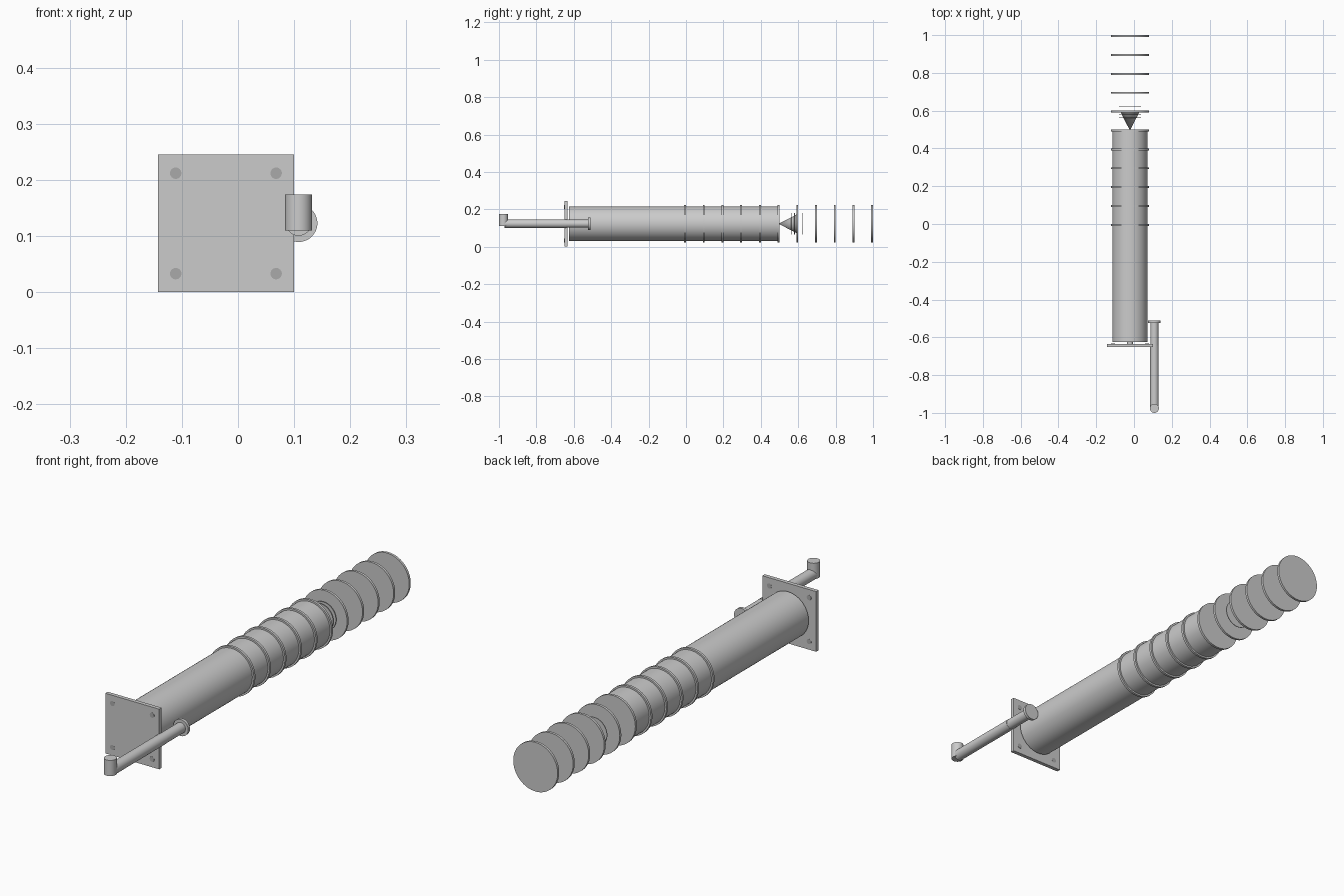
import bpy
from math import pi, radians

if "Cube" in bpy.data.objects:
    bpy.data.objects.remove(bpy.data.objects["Cube"])

CX, CZ = -0.0215, 0.1225      # main tube axis
RX, RZ = 0.108, 0.123         # side rod axis


def finish(ob, name, smooth=True):
    ob.name = name
    if smooth:
        bpy.ops.object.shade_smooth_by_angle(angle=radians(30))
    return ob


def cyl_y(name, x, z, r, y0, y1, sides=64):
    """Cylinder lying along y between y0 and y1."""
    bpy.ops.mesh.primitive_cylinder_add(
        vertices=sides, radius=r, depth=y1 - y0,
        location=(x, (y0 + y1) / 2, z), rotation=(pi / 2, 0, 0))
    return finish(bpy.context.object, name)


def paint(ob, name, grey):
    mat = bpy.data.materials.get(name) or bpy.data.materials.new(name)
    mat.diffuse_color = (grey, grey, grey, 1)
    mat.use_nodes = True
    mat.node_tree.nodes["Principled BSDF"].inputs["Base Color"].default_value = mat.diffuse_color
    ob.data.materials.append(mat)


# Main tube and the short stub joining it to the plate
cyl_y("main_tube", CX, CZ, 0.093, -0.626, 0.495)
cyl_y("plate_stub", CX, CZ, 0.015, -0.64, -0.62, 32)

# Square mounting plate
bpy.ops.mesh.primitive_cube_add(size=1, location=(CX, -0.642, CZ))
plate = bpy.context.object
plate.scale = (0.243, 0.016, 0.245)
bpy.ops.object.transform_apply(location=False, rotation=False, scale=True)
finish(plate, "mounting_plate", False)

# Four bolts through the plate corners
for sx in (-1, 1):
    for sz in (-1, 1):
        bolt = cyl_y("plate_bolt", CX + sx * 0.0895, CZ + sz * 0.0895,
                     0.0102, -0.651, -0.633, 24)
        paint(bolt, "dark_grey", 0.4)

# Row of discs: rings around the tube, then free discs behind it
for i in range(11):
    y = -0.005 + 0.1 * i
    cyl_y("ring_disc", CX, CZ, 0.1, y - 0.005, y + 0.005)

# Cone at the tube mouth, opening backwards
bpy.ops.mesh.primitive_cone_add(
    vertices=48, radius1=0.054, radius2=0, depth=0.105,
    location=(CX, 0.5475, CZ), rotation=(pi / 2, 0, 0))
finish(bpy.context.object, "mouth_cone")

# Thin small discs around the wide end of the cone
for y in (0.562, 0.58, 0.598, 0.621):
    cyl_y("small_disc", CX, CZ, 0.058, y - 0.0015, y + 0.0015, 48)

# Side rod in two sections with an end cap
cyl_y("rod_front", RX, RZ, 0.0225, -0.97, -0.642, 48)
cyl_y("rod_back", RX, RZ, 0.0215, -0.642, -0.52, 48)
cyl_y("rod_end_cap", RX, RZ, 0.0335, -0.523, -0.511, 48)

# Upright handle
bpy.ops.mesh.primitive_cylinder_add(
    vertices=48, radius=0.024, depth=0.064, location=(RX, -0.976, 0.142))
finish(bpy.context.object, "handle_grip")
